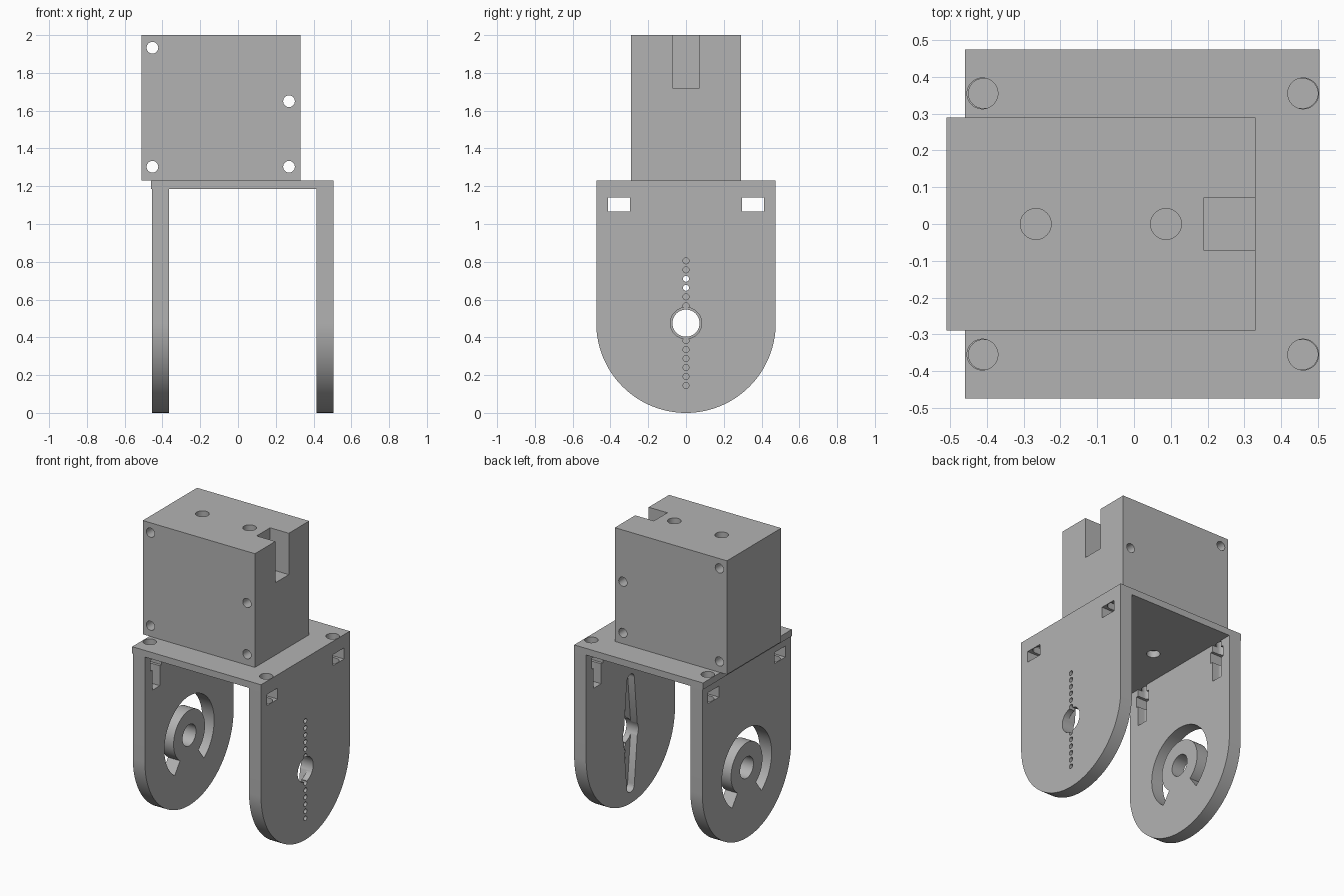
import bpy, bmesh, math
from mathutils import Vector

cube = bpy.data.objects.get("Cube")
if cube:
    bpy.data.objects.remove(cube, do_unlink=True)

grey = bpy.data.materials.new("plain_grey")
grey.use_nodes = True
GREY = (0.45, 0.45, 0.45, 1)
grey.diffuse_color = GREY
grey.node_tree.nodes["Principled BSDF"].inputs["Base Color"].default_value = GREY

PLACE = {  # outline (u, v) swept along w
    "x": lambda u, v, w: Vector((w, u, v)),
    "y": lambda u, v, w: Vector((u, w, v)),
    "z": lambda u, v, w: Vector((u, v, w)),
}


def prism(name, outline, axis, lo, hi):
    bm = bmesh.new()
    rings = [[bm.verts.new(PLACE[axis](u, v, w)) for u, v in outline] for w in (lo, hi)]
    bm.faces.new(rings[0])
    bm.faces.new(rings[1])
    n = len(outline)
    for i in range(n):
        j = (i + 1) % n
        bm.faces.new((rings[0][i], rings[0][j], rings[1][j], rings[1][i]))
    bmesh.ops.recalc_face_normals(bm, faces=bm.faces)
    mesh = bpy.data.meshes.new(name)
    bm.to_mesh(mesh)
    bm.free()
    mesh.materials.append(grey)
    obj = bpy.data.objects.new(name, mesh)
    bpy.context.collection.objects.link(obj)
    return obj


def arc(cu, cv, r, start, end, steps):
    angles = [math.radians(start + (end - start) * i / steps) for i in range(steps + 1)]
    return [(cu + r * math.cos(a), cv + r * math.sin(a)) for a in angles]


def circle(cu, cv, r, steps=40):
    return arc(cu, cv, r, 0, 360, steps)[:-1]


def rect(u0, u1, v0, v1):
    return [(u0, v0), (u1, v0), (u1, v1), (u0, v1)]


def cut(target, outline, axis, lo, hi):
    cutter = prism("cutter", outline, axis, lo, hi)
    cutter.hide_render = True
    mod = target.modifiers.new("cut", "BOOLEAN")
    mod.operation = "DIFFERENCE"
    mod.solver = "EXACT"
    mod.object = cutter
    bpy.context.view_layer.objects.active = target
    bpy.ops.object.modifier_apply(modifier=mod.name)
    bpy.data.objects.remove(cutter, do_unlink=True)


PIVOT = 0.475      # height of the pivot and radius of the rounded leg end
PLATE_Z, BLOCK_Z = 1.185, 1.23
SCREW_Y = 0.355

# Upper block with cross holes, top holes and a cable notch
block = prism("upper_block", rect(-0.51, 0.33, -0.29, 0.29), "z", BLOCK_Z, 2)
for x, z in ((-0.453, 1.933), (-0.453, 1.303), (0.27, 1.303), (0.27, 1.65)):
    cut(block, circle(x, z, 0.031, 28), "y", -0.5, 0.5)
for x in (-0.267, 0.087):
    cut(block, circle(x, 0, 0.042), "z", 1.1, 2.1)
cut(block, rect(0.19, 0.4, -0.072, 0.072), "z", 1.72, 2.1)

# Mounting plate
plate = prism("mounting_plate", rect(-0.46, 0.505, -PIVOT, PIVOT), "z", PLATE_Z, BLOCK_Z)
for x in (-0.412, 0.46):
    for y in (-SCREW_Y, SCREW_Y):
        cut(plate, circle(x, y, 0.042), "z", 1, 1.5)
for x in (-0.155, 0.2):
    cut(plate, circle(x, 0, 0.042), "z", 1, 1.5)


def leg(name, outer, inner):
    lo, hi = sorted((outer, inner))
    outline = arc(0, PIVOT, PIVOT, 180, 360, 64) + [(PIVOT, PLATE_Z), (-PIVOT, PLATE_Z)]
    obj = prism(name, outline, "x", lo, hi)
    mid = (lo + hi) / 2
    beyond = inner + (inner - mid)
    for y in (-SCREW_Y, SCREW_Y):
        # Screw channel open to the inside, and a nut slot through the leg
        cut(obj, circle(mid, y, 0.04), "z", 0.93, 1.3)
        cut(obj, rect(*sorted((mid, beyond)), y - 0.04, y + 0.04), "z", 0.93, 1.3)
        cut(obj, rect(y - 0.058, y + 0.058, 1.065, 1.14), "x", lo - 0.1, hi + 0.1)
    return obj


# Pivot leg with a centre hole and a curved slot
pivot_leg = leg("pivot_leg", -0.455, -0.365)
cut(pivot_leg, circle(0, PIVOT, 0.072), "x", -0.6, -0.2)
slot = arc(0, PIVOT, 0.266, -54, 234, 72) + arc(0, PIVOT, 0.168, 234, -54, 72)
cut(pivot_leg, slot, "x", -0.6, -0.2)

# Drive leg with a tapered inner recess, a centre hole and a row of pin holes
drive_leg = leg("drive_leg", 0.505, 0.415)
recess = (arc(0, 0.835, 0.04, 0, 180, 12) + [(-0.075, PIVOT)]
          + arc(0, 0.115, 0.04, 180, 360, 12) + [(0.075, PIVOT)])
cut(drive_leg, recess, "x", 0.3, 0.465)
cut(drive_leg, circle(0, PIVOT, 0.083), "x", 0.3, 0.6)
for side in (-1, 1):
    for i in range(6):
        z = PIVOT + side * (0.092 + 0.0476 * i)
        cut(drive_leg, circle(0, z, 0.016, 16), "x", 0.3, 0.6)

# Smooth rounded walls, keep edges sharp
bpy.ops.object.select_all(action="DESELECT")
for obj in (block, plate, pivot_leg, drive_leg):
    obj.select_set(True)
bpy.context.view_layer.objects.active = block
bpy.ops.object.shade_smooth_by_angle(angle=math.radians(30))
